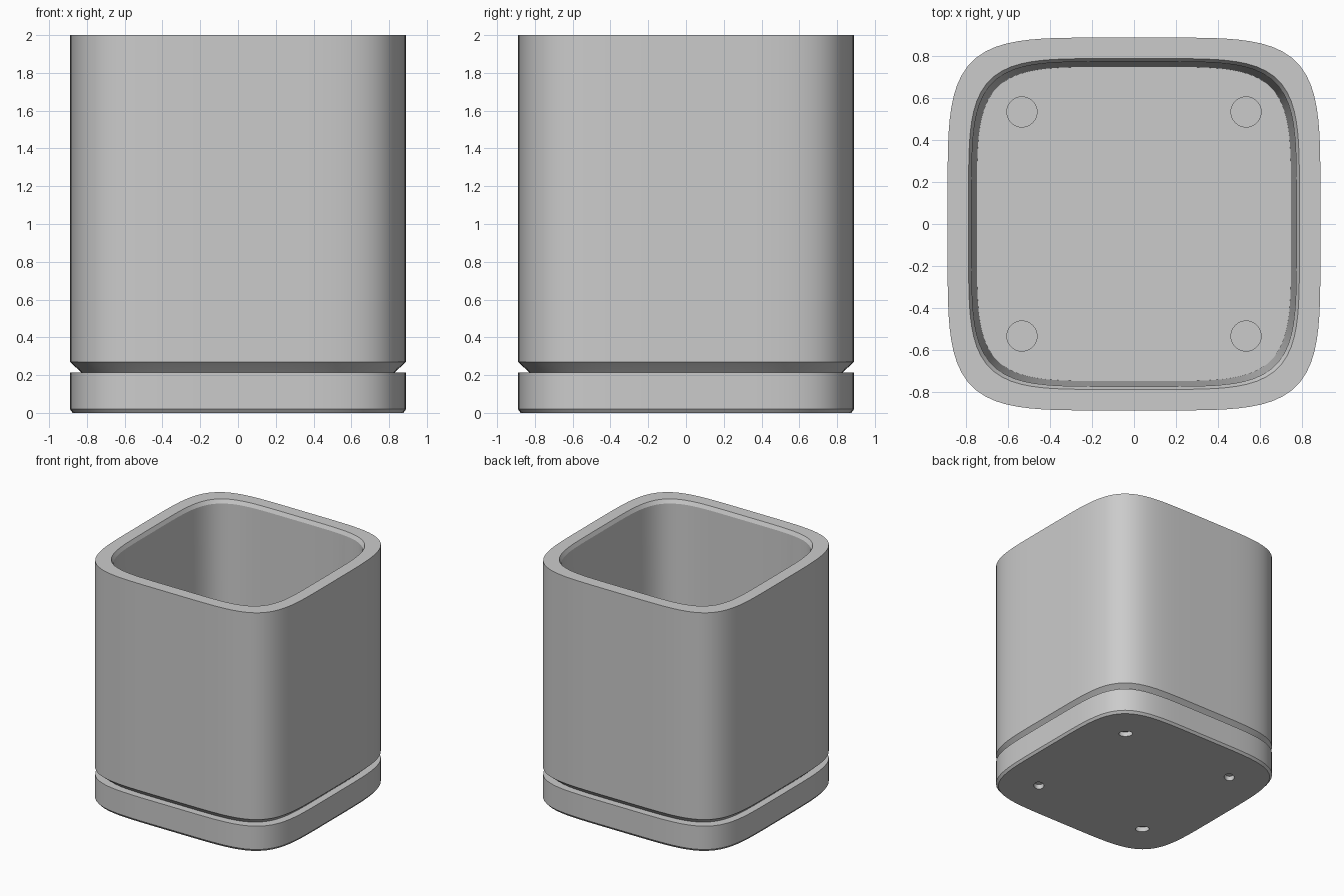
import bpy, bmesh, math
from mathutils import Matrix

cube = bpy.data.objects.get("Cube")
if cube:
    bpy.data.objects.remove(cube, do_unlink=True)

SEGMENTS = 128
POWER = 5.0

grey = bpy.data.materials.new("plain grey")
grey.use_nodes = True
COLOUR = (0.6, 0.6, 0.6, 1)
grey.diffuse_color = COLOUR
grey.node_tree.nodes["Principled BSDF"].inputs["Base Color"].default_value = COLOUR


def superellipse(bm, half, z):
    """One ring of a rounded square with softly bowed sides."""
    ring = []
    for i in range(SEGMENTS):
        a = 2 * math.pi * (i + 0.5) / SEGMENTS
        c, s = math.cos(a), math.sin(a)
        r = half / (abs(c) ** POWER + abs(s) ** POWER) ** (1 / POWER)
        ring.append(bm.verts.new((r * c, r * s, z)))
    return ring


def finish(bm, name):
    bmesh.ops.recalc_face_normals(bm, faces=bm.faces)
    mesh = bpy.data.meshes.new(name)
    bm.to_mesh(mesh)
    bm.free()
    obj = bpy.data.objects.new(name, mesh)
    bpy.context.collection.objects.link(obj)
    obj.data.materials.append(grey)
    return obj


def shell(name, profile):
    """Loft rings of (half width, height) and cap both ends."""
    bm = bmesh.new()
    rings = [superellipse(bm, h, z) for h, z in profile]
    for a, b in zip(rings, rings[1:]):
        for i in range(SEGMENTS):
            j = (i + 1) % SEGMENTS
            bm.faces.new((a[i], a[j], b[j], b[i]))
    bm.faces.new(rings[0])
    bm.faces.new(rings[-1])
    return finish(bm, name)


def corner_cutter(name, spread, rx, ry, low, high):
    """Four upright cylinders near the corners, turned to face the centre."""
    bm = bmesh.new()
    for sx in (-1, 1):
        for sy in (-1, 1):
            place = (Matrix.Translation((sx * spread, sy * spread, (low + high) / 2))
                     @ Matrix.Rotation(math.atan2(sy, sx), 4, "Z")
                     @ Matrix.Diagonal((rx, ry, 1, 1)))
            bmesh.ops.create_cone(bm, cap_ends=True, segments=32, radius1=1,
                                  radius2=1, depth=high - low, matrix=place)
    obj = finish(bm, name)
    obj.hide_render = True
    obj.hide_viewport = True
    return obj


def cut(obj, cutter):
    mod = obj.modifiers.new("holes", "BOOLEAN")
    mod.operation = "DIFFERENCE"
    mod.solver = "EXACT"
    mod.object = cutter
    bpy.context.view_layer.objects.active = obj
    bpy.ops.object.select_all(action="DESELECT")
    obj.select_set(True)
    bpy.ops.object.modifier_apply(modifier=mod.name)
    bpy.data.objects.remove(cutter, do_unlink=True)
    bpy.ops.object.shade_smooth_by_angle(angle=math.radians(25))


# Pot: plug base, undercut, straight outside, bevelled lip, tapered inside
pot = shell("pot", [
    (0.77, 0.10), (0.78, 0.16), (0.83, 0.215), (0.89, 0.27), (0.89, 2.0),
    (0.79, 2.0), (0.775, 1.97), (0.75, 0.20)])
cut(pot, corner_cutter("drain_hole_cutter", 0.535, 0.072, 0.072, 0.05, 0.3))

# Saucer: bevelled foot, flat rim, shallow well
saucer = shell("saucer", [
    (0.875, 0.0), (0.89, 0.02), (0.89, 0.215), (0.80, 0.215), (0.79, 0.09)])
cut(saucer, corner_cutter("foot_recess_cutter", 0.535, 0.04, 0.055, -0.05, 0.04))
